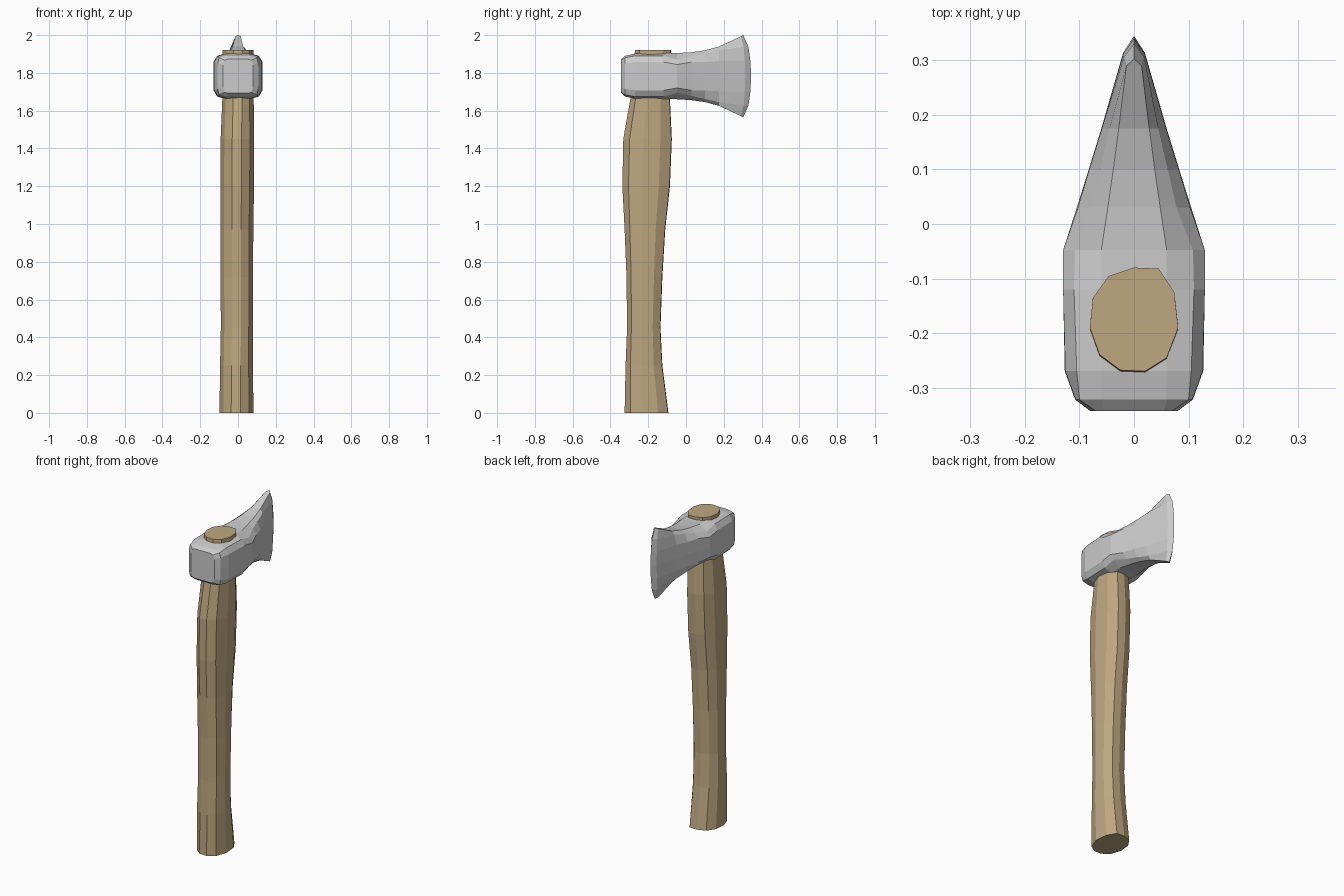
import bpy, bmesh

if "Cube" in bpy.data.objects:
    bpy.data.objects.remove(bpy.data.objects["Cube"])

def loft(name, rings, merge=False):
    """Skin a stack of equal-length rings and cap both ends."""
    bm = bmesh.new()
    vs = [[bm.verts.new(p) for p in r] for r in rings]
    n = len(rings[0])
    for a, b in zip(vs, vs[1:]):
        for i in range(n):
            j = (i + 1) % n
            bm.faces.new((a[i], a[j], b[j], b[i]))
    bm.faces.new(vs[0])
    if merge:
        bmesh.ops.remove_doubles(bm, verts=bm.verts, dist=0.0005)
    else:
        bm.faces.new(vs[-1])
    bmesh.ops.recalc_face_normals(bm, faces=bm.faces)
    me = bpy.data.meshes.new(name)
    bm.to_mesh(me)
    bm.free()
    ob = bpy.data.objects.new(name, me)
    bpy.context.collection.objects.link(ob)
    return ob

# Handle: hand-carved eleven-sided section, scaled along its height
section = [(0, 1), (.56, .98), (.91, .53), (1, -.16), (.74, -.74), (.25, -1),
           (-.31, -.98), (-.78, -.68), (-1, -.16), (-.93, .42), (-.57, .84)]
# z, back y, front y, half width, x shift
stations = [(0, -.325, -.093, .09, -.008), (.25, -.32, -.125, .087, -.008),
            (.45, -.312, -.135, .085, -.006), (.72, -.315, -.125, .086, -.006),
            (.97, -.325, -.11, .087, -.006), (1.2, -.337, -.085, .089, -.004),
            (1.45, -.332, -.075, .089, -.003), (1.66, -.295, -.085, .083, 0),
            (1.922, -.27, -.08, .081, 0)]
handle = loft("handle", [[(cx + w * u, (a + b) / 2 + (b - a) / 2 * v, z)
                          for u, v in section] for z, a, b, w, cx in stations])
wood = bpy.data.materials.new("wood")
wood.diffuse_color = (.52, .39, .22, 1)
wood.use_nodes = True
wood.node_tree.nodes["Principled BSDF"].inputs["Base Color"].default_value = wood.diffuse_color
handle.data.materials.append(wood)

# Head: lofted from the poll to the cutting edge, symmetric in x and z
ZC = 1.7825

def ring(y, top, mid, side, xc, bulge=(0, 0, 0, 0)):
    q = [(x, y + b, h) for (x, h), b in zip((top, mid, side, (xc, 0)), bulge)]
    right = [(x, v, ZC + h) for x, v, h in q] + [(x, v, ZC - h) for x, v, h in q[2::-1]]
    return right + [(-x, v, z) for x, v, z in right[::-1]]

head = loft("axe_head", [
    ring(-.343, (.055, .09), (.07, .085), (.08, .06), .08),
    ring(-.322, (.06, .108), (.1, .098), (.107, .068), .108),
    ring(-.27, (.06, .119), (.105, .108), (.126, .075), .127),
    ring(-.12, (.06, .122), (.11, .108), (.13, .075), .13),
    ring(-.048, (.06, .122), (.108, .088), (.13, .062), .13),
    ring(.03, (.048, .127), (.078, .105), (.103, .075), .105),
    ring(.1, (.038, .137), (.062, .12), (.082, .075), .083),
    ring(.175, (.028, .157), (.045, .138), (.059, .08), .06),
    ring(.29, (.014, .211), (.019, .155), (.02, .08), .02, (0, .015, .021, .024)),
    ring(.303, (0, .2175), (0, .155), (0, .08), 0, (0, .028, .038, .042)),
], merge=True)
